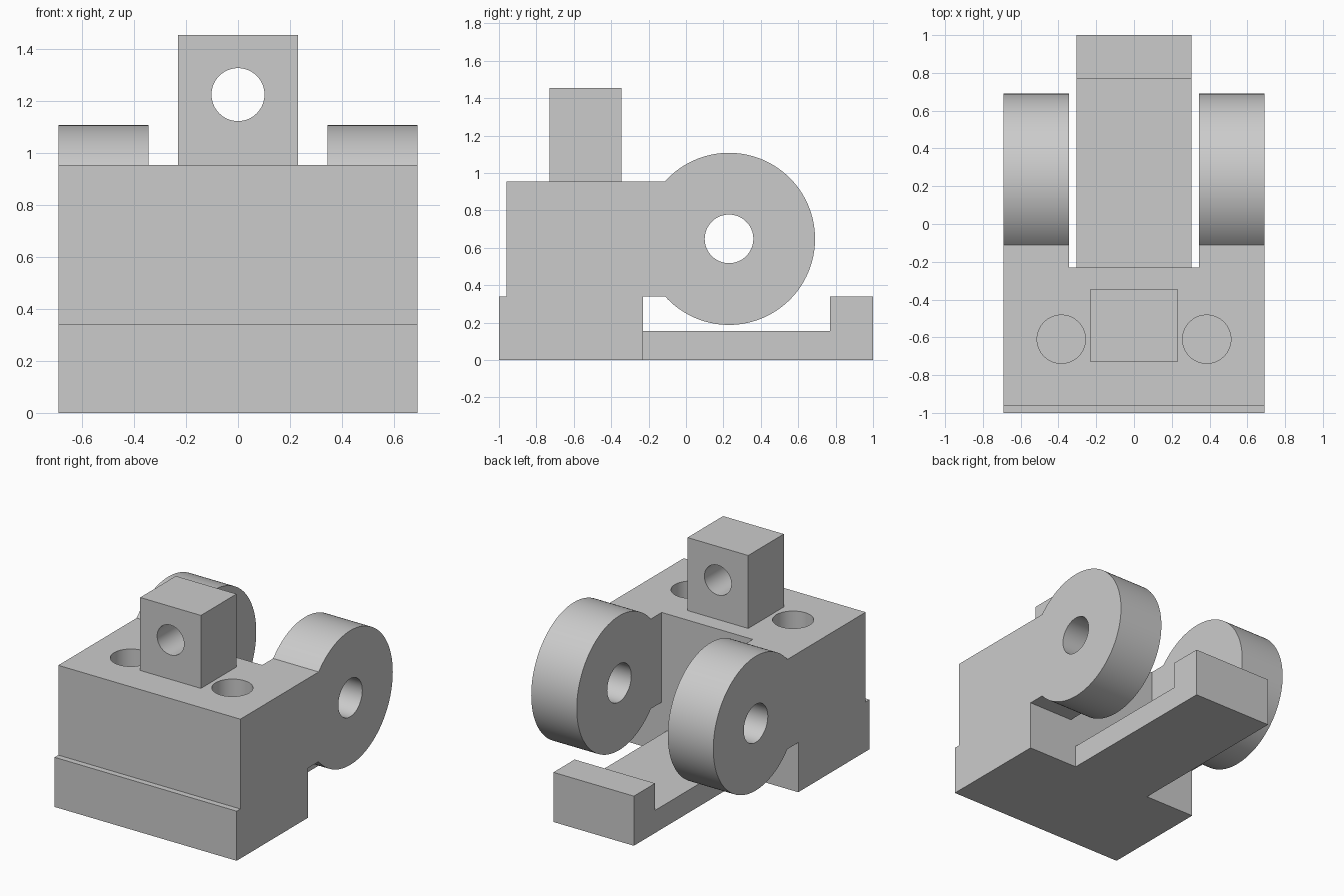
import bpy
import bmesh
from math import asin, cos, sin, pi, radians
from mathutils import Matrix

cube = bpy.data.objects.get("Cube")
if cube:
    bpy.data.objects.remove(cube, do_unlink=True)

grey = bpy.data.materials.new("plain grey")
grey.use_nodes = True
grey.diffuse_color = (0.6, 0.6, 0.6, 1)
grey.node_tree.nodes["Principled BSDF"].inputs["Base Color"].default_value = (0.6, 0.6, 0.6, 1)


def make_object(name, bm):
    bmesh.ops.recalc_face_normals(bm, faces=bm.faces)
    mesh = bpy.data.meshes.new(name)
    bm.to_mesh(mesh)
    bm.free()
    mesh.materials.append(grey)
    obj = bpy.data.objects.new(name, mesh)
    bpy.context.collection.objects.link(obj)
    return obj


def prism(name, outline, half_width):
    """Extrude a (y, z) side outline across x."""
    bm = bmesh.new()
    face = bm.faces.new([bm.verts.new((-half_width, y, z)) for y, z in outline])
    side = bmesh.ops.extrude_face_region(bm, geom=[face])["geom"]
    verts = [v for v in side if isinstance(v, bmesh.types.BMVert)]
    bmesh.ops.translate(bm, verts=verts, vec=(2 * half_width, 0, 0))
    return make_object(name, bm)


def box(name, half_width, y0, y1, z0, z1):
    return prism(name, [(y0, z0), (y1, z0), (y1, z1), (y0, z1)], half_width)


def cylinder(name, centre, radius, length, axis):
    bm = bmesh.new()
    turn = {"X": Matrix.Rotation(pi / 2, 4, "Y"),
            "Y": Matrix.Rotation(pi / 2, 4, "X"),
            "Z": Matrix.Identity(4)}[axis]
    bmesh.ops.create_cone(bm, cap_ends=True, segments=64, radius1=radius,
                          radius2=radius, depth=length,
                          matrix=Matrix.Translation(centre) @ turn)
    return make_object(name, bm)


def cut(obj, cutter):
    """Subtract the cutter, then discard it."""
    cutter.hide_render = True
    mod = obj.modifiers.new("cut", "BOOLEAN")
    mod.operation = "DIFFERENCE"
    mod.solver = "EXACT"
    mod.object = cutter
    bpy.context.view_layer.update()
    graph = bpy.context.evaluated_depsgraph_get()
    mesh = bpy.data.meshes.new_from_object(obj.evaluated_get(graph))
    obj.modifiers.clear()
    obj.data = mesh
    bpy.data.objects.remove(cutter, do_unlink=True)


# Main block with round hinge lugs, drawn as one side outline
ledge, top, back = 0.34, 0.955, -0.23
lug_y, lug_z, lug_r = 0.23, (ledge + top) / 2, 0.46
reach = pi - asin((top - lug_z) / lug_r)
steps = 96
arc = [(lug_y + lug_r * cos(a), lug_z + lug_r * sin(a))
       for a in (-reach + 2 * reach * i / steps for i in range(steps + 1))]
outline = [(-1, 0), (back, 0), (back, ledge)] + arc + [
    (-0.96, top), (-0.96, ledge), (-1, ledge)]
body = prism("body", outline, 0.69)

# Slot between the lugs, pin bore, and the two blind holes on top
cut(body, box("slot_cutter", 0.345, back, 0.9, -0.2, 1.4))
cut(body, cylinder("pin_cutter", (0, lug_y, lug_z), 0.13, 2, "X"))
for side in (-1, 1):
    cut(body, cylinder("hole_cutter", (side * 0.385, -0.61, ledge + 0.5), 0.128, 1, "Z"))

# Upright post with a cross hole
post = box("post", 0.23, -0.73, -0.345, top, 1.455)
cut(post, cylinder("post_hole_cutter", (0, -0.54, 1.225), 0.102, 1, "Y"))

# Flat tongue with a raised end stop
tongue = prism("tongue", [(back, 0), (1, 0), (1, ledge), (0.77, ledge),
                          (0.77, 0.155), (back, 0.155)], 0.305)

# Smooth round walls, keep corners crisp
bpy.ops.object.select_all(action="DESELECT")
for part in (body, post, tongue):
    part.select_set(True)
bpy.context.view_layer.objects.active = body
bpy.ops.object.shade_smooth_by_angle(angle=radians(30))
